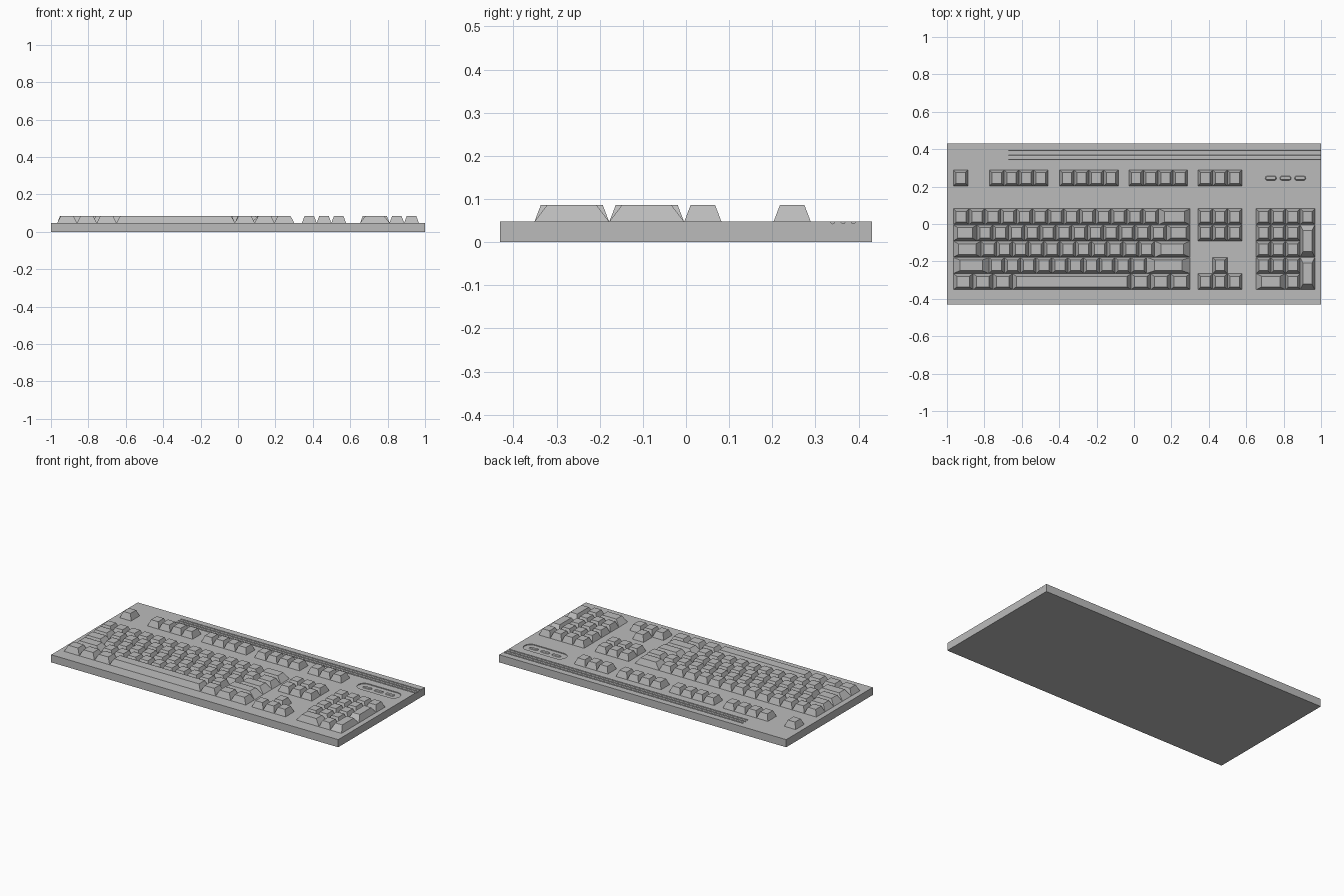
import bpy, bmesh, math

if "Cube" in bpy.data.objects:
    bpy.data.objects.remove(bpy.data.objects["Cube"])

TOP, KEY_TOP = 0.048, 0.086        # board surface and key tops
U, ROW = 0.0844, 0.0868            # main key pitch, row pitch
C = 0.0785                         # pitch of the smaller key groups
DEPTH = 0.0858                     # key depth
Y0 = 0.082                         # back edge of the first main row

grey = bpy.data.materials.new("light_grey")
grey.diffuse_color = (0.5, 0.5, 0.5, 1)
grey.use_nodes = True
grey.node_tree.nodes["Principled BSDF"].inputs["Base Color"].default_value = grey.diffuse_color


def finish(name, bm):
    bmesh.ops.recalc_face_normals(bm, faces=bm.faces)
    me = bpy.data.meshes.new(name)
    bm.to_mesh(me)
    bm.free()
    ob = bpy.data.objects.new(name, me)
    bpy.context.collection.objects.link(ob)
    me.materials.append(grey)
    return ob


def key(bm, x, y_back, w, d=DEPTH):
    """Tapered cap; the taper grows with key size except on the space bar."""
    ix = 0.0155 * (w / U if w < 4 * U else 1.3)
    iy = 0.0145 * d / DEPTH
    lo = [bm.verts.new(p) for p in ((x, y_back - d, TOP), (x + w, y_back - d, TOP),
                                    (x + w, y_back, TOP), (x, y_back, TOP))]
    hi = [bm.verts.new(p) for p in (
        (x + ix, y_back - d + iy, KEY_TOP), (x + w - ix, y_back - d + iy, KEY_TOP),
        (x + w - ix, y_back - iy, KEY_TOP), (x + ix, y_back - iy, KEY_TOP))]
    bm.faces.new(hi)
    for i in range(4):
        j = (i + 1) % 4
        bm.faces.new((lo[i], lo[j], hi[j], hi[i]))


def row(bm, x, y, widths, unit):
    for w in widths:
        key(bm, x, y, w * unit)
        x += w * unit


def pill(name, x, y, half, r, z0, z1, top_scale=1.0):
    """Upright prism with rounded ends."""
    bm = bmesh.new()
    rings = []
    for z, s in ((z0, 1.0), (z1, top_scale)):
        ring = []
        for side, start in ((1, -90), (-1, 90)):
            for k in range(13):
                a = math.radians(start + 15 * k)
                ring.append(bm.verts.new((x + side * half + r * s * math.cos(a),
                                          y + r * s * math.sin(a), z)))
        rings.append(ring)
    lo, hi = rings
    bm.faces.new(lo[::-1])
    bm.faces.new(hi)
    n = len(lo)
    for i in range(n):
        bm.faces.new((lo[i], lo[(i + 1) % n], hi[(i + 1) % n], hi[i]))
    return finish(name, bm)


def groove(y):
    """Long rod used to cut a half-round groove out through the right edge."""
    x0, x1, r = -0.67, 1.05, 0.0045
    bm = bmesh.new()
    bmesh.ops.create_cone(bm, cap_ends=True, segments=12, radius1=r, radius2=r, depth=x1 - x0)
    for v in bm.verts:
        v.co = (v.co.z + (x0 + x1) / 2, v.co.x + y, v.co.y + TOP - 0.001)
    return finish("groove_cutter", bm)


# Board
bm = bmesh.new()
bmesh.ops.create_cube(bm, size=1)
for v in bm.verts:
    v.co = (v.co.x * 2, v.co.y * 0.862, (v.co.z + 0.5) * TOP)
board = finish("board", bm)

# Grooves at the back and the recessed indicator panel
PX, PY = 0.81, 0.245
cutters = [groove(y) for y in (0.34, 0.364, 0.388)]
cutters.append(pill("panel_cutter", PX, PY, 0.102, 0.042, TOP - 0.005, TOP + 0.02))
bpy.context.view_layer.objects.active = board
for c in cutters:
    m = board.modifiers.new("cut", 'BOOLEAN')
    m.operation, m.solver, m.object = 'DIFFERENCE', 'EXACT', c
    bpy.ops.object.modifier_apply(modifier=m.name)
    bpy.data.objects.remove(c)

# Indicator lights
for i in (-1, 0, 1):
    pill("indicator_light", PX + i * C, PY, 0.018, 0.012, TOP - 0.005, TOP - 0.0005, 0.7)

# Main keys
bm = bmesh.new()
main_rows = ([1] * 13 + [2],
             [1.5] + [1] * 12 + [1.5],
             [1.75] + [1] * 11 + [2.25],
             [2.25] + [1] * 10 + [2.75],
             [1.25] * 3 + [7.5] + [1.25] * 3)
for i, widths in enumerate(main_rows):
    row(bm, -0.966, Y0 - i * ROW, widths, U)
finish("main_keys", bm)

# Function keys
bm = bmesh.new()
for x, n in ((-0.966, 1), (-0.773, 4), (-0.398, 4), (-0.028, 4), (0.342, 3)):
    row(bm, x, 0.289, [1] * n, C)
finish("function_keys", bm)

# Navigation keys and arrows
bm = bmesh.new()
for i in (0, 1, 4):
    row(bm, 0.342, Y0 - i * ROW, [1] * 3, C)
key(bm, 0.342 + C, Y0 - 3 * ROW, C)
finish("navigation_keys", bm)

# Number pad with two tall keys on the right
bm = bmesh.new()
NX = 0.653
for i, widths in enumerate(([1] * 4, [1] * 3, [1] * 3, [1] * 3, [2, 1])):
    row(bm, NX, Y0 - i * ROW, widths, C)
for i in (1, 3):
    key(bm, NX + 3 * C, Y0 - i * ROW, C, DEPTH + ROW)
finish("number_pad", bm)
